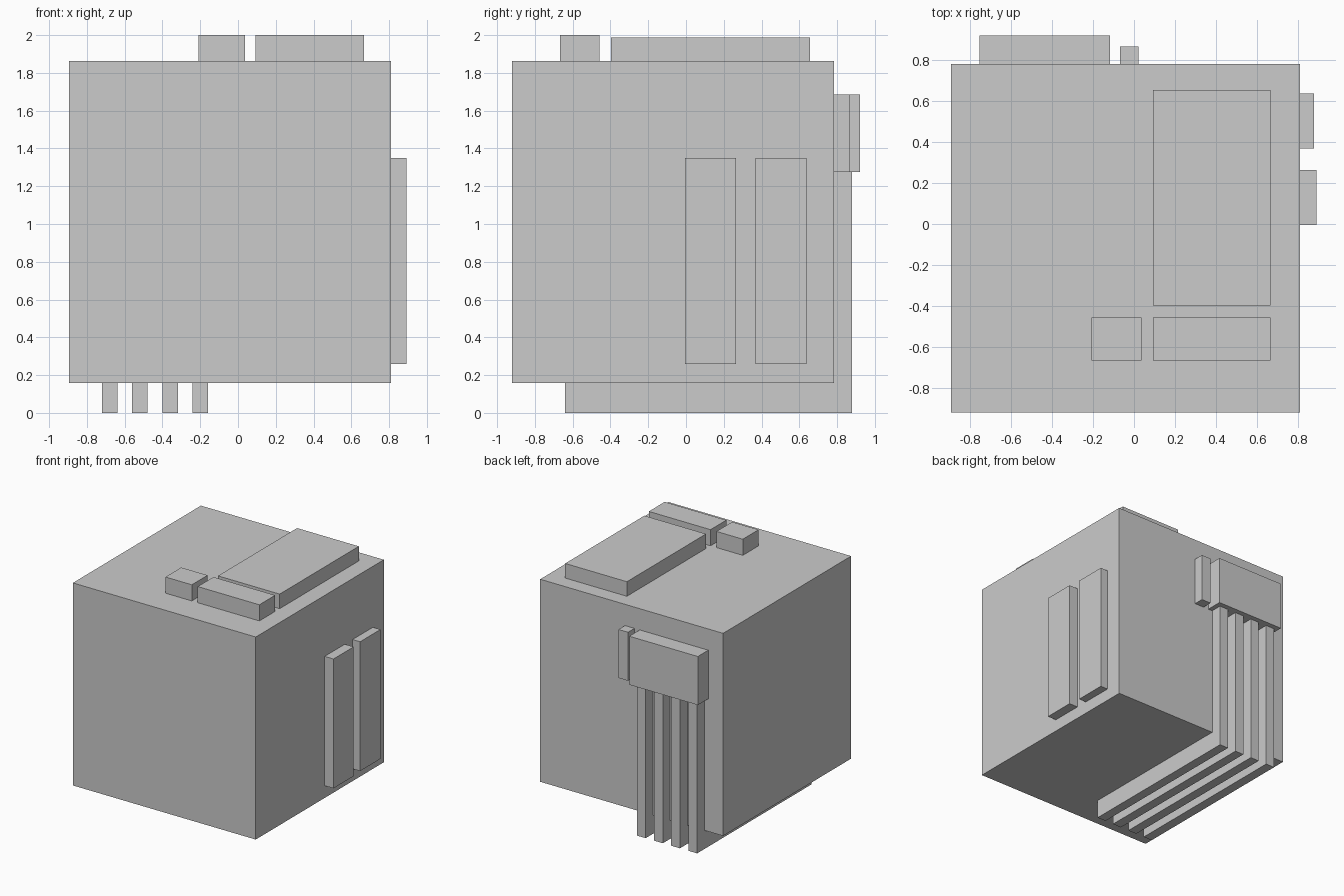
import bpy, bmesh

if "Cube" in bpy.data.objects:
    bpy.data.objects.remove(bpy.data.objects["Cube"])


def prism(name, profile, x0, x1):
    """Extrude a (y, z) outline from x0 to x1."""
    bm = bmesh.new()
    face = bm.faces.new([bm.verts.new((x0, y, z)) for y, z in profile])
    ext = bmesh.ops.extrude_face_region(bm, geom=[face])
    verts = [v for v in ext["geom"] if isinstance(v, bmesh.types.BMVert)]
    bmesh.ops.translate(bm, verts=verts, vec=(x1 - x0, 0, 0))
    bmesh.ops.recalc_face_normals(bm, faces=bm.faces)
    mesh = bpy.data.meshes.new(name)
    bm.to_mesh(mesh)
    bm.free()
    obj = bpy.data.objects.new(name, mesh)
    bpy.context.collection.objects.link(obj)
    return obj


def box(name, x, y, z):
    """Box from (min, max) ranges on each axis."""
    outline = [(y[0], z[0]), (y[1], z[0]), (y[1], z[1]), (y[0], z[1])]
    return prism(name, outline, *x)


# Main cube: the limits that the raised parts sit against
RIGHT, BACK, BOTTOM, TOP = 0.811, 0.783, 0.157, 1.864
box("cube_body", (-0.894, RIGHT), (-0.922, BACK), (BOTTOM, TOP))

# Raised blocks on the top
box("top_small_block", (-0.209, 0.037), (-0.668, -0.458), (TOP, 2.0))
box("top_bar_block", (0.092, 0.667), (-0.668, -0.458), (TOP, 2.0))
box("top_large_panel", (0.092, 0.667), (-0.398, 0.656), (TOP, 1.987))

# Two upright panels on the right side
box("side_panel_front", (RIGHT, 0.893), (-0.004, 0.265), (0.26, 1.35))
box("side_panel_back", (RIGHT, 0.881), (0.368, 0.638), (0.26, 1.35))

# Blocks on the back
HEAD_LOW, HEAD_HIGH = 1.276, 1.685
box("back_wide_block", (-0.756, -0.117), (BACK, 0.922), (HEAD_LOW, HEAD_HIGH))
box("back_narrow_block", (-0.068, 0.021), (BACK, 0.869), (HEAD_LOW, HEAD_HIGH))

# Four L-shaped strips running down the back and under the base
strip = [(-0.64, 0), (0.88, 0), (0.88, HEAD_LOW), (BACK, HEAD_LOW),
         (BACK, BOTTOM), (-0.64, BOTTOM)]
for i in range(4):
    x = -0.72 + i * 0.16
    prism(f"wrap_strip_{i + 1}", strip, x, x + 0.082)
